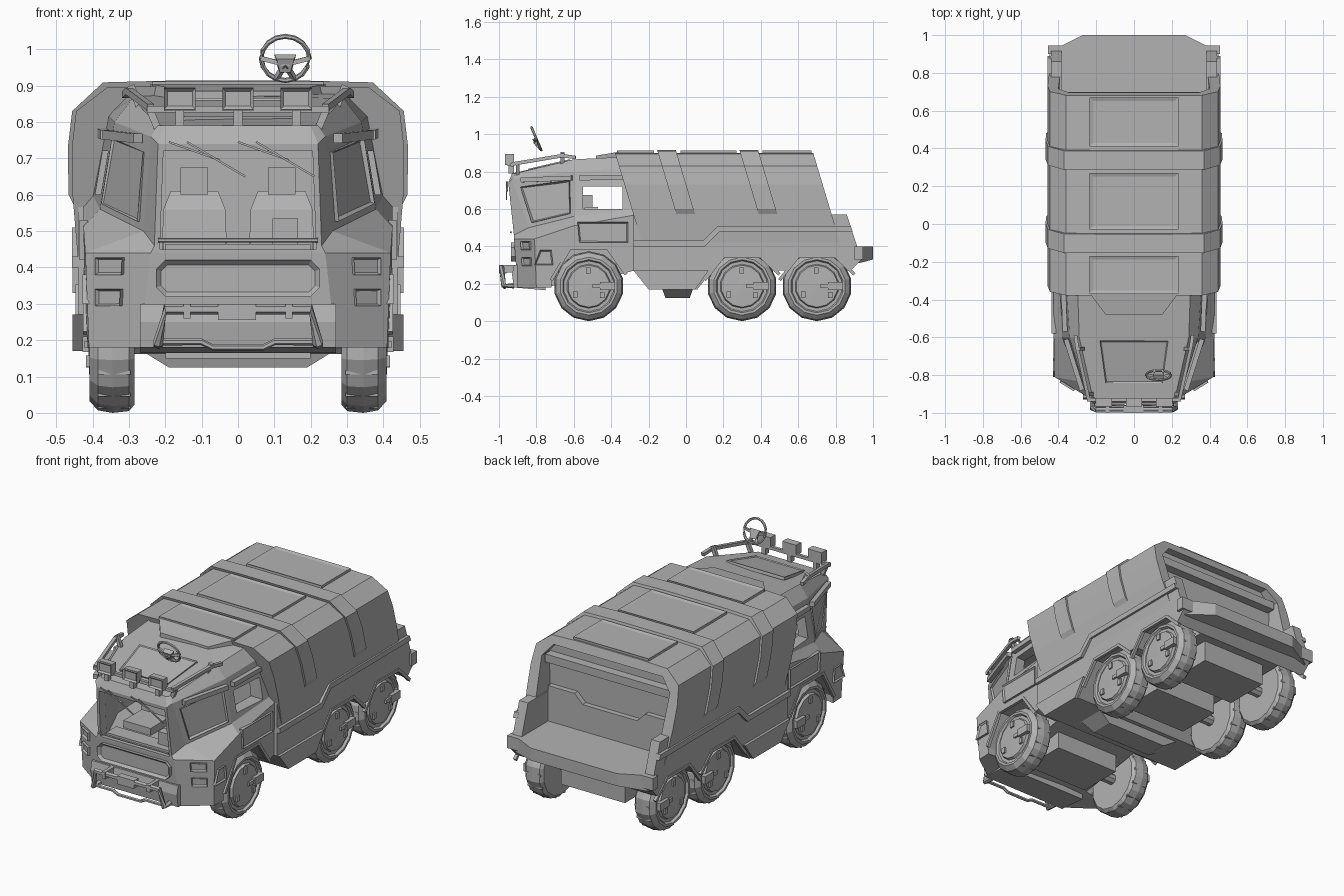
import bpy, bmesh, math
from mathutils import Vector, Matrix

cube = bpy.data.objects.get("Cube")
if cube:
    bpy.data.objects.remove(cube)

grey = bpy.data.materials.new("plain_grey")
grey.use_nodes = True
grey.diffuse_color = (0.45, 0.45, 0.45, 1)
grey.node_tree.nodes["Principled BSDF"].inputs["Base Color"].default_value = (0.45, 0.45, 0.45, 1)


def finish(name, bm):
    bmesh.ops.recalc_face_normals(bm, faces=bm.faces)
    me = bpy.data.meshes.new(name)
    bm.to_mesh(me)
    bm.free()
    me.materials.append(grey)
    ob = bpy.data.objects.new(name, me)
    bpy.context.scene.collection.objects.link(ob)
    return ob


def loft(name, rings, closed=False):
    """Skin a list of equal rings; cap the ends unless the rings close up."""
    bm = bmesh.new()
    vs = [[bm.verts.new(p) for p in r] for r in rings]
    n = len(rings[0])
    pairs = list(zip(vs, vs[1:])) + ([(vs[-1], vs[0])] if closed else [])
    for a, b in pairs:
        for i in range(n):
            j = (i + 1) % n
            bm.faces.new((a[i], a[j], b[j], b[i]))
    if not closed:
        bm.faces.new(vs[0])
        bm.faces.new(vs[-1])
    return finish(name, bm)


def box(name, x, y, z):
    return loft(name, [[(x[0], y[0], h), (x[1], y[0], h), (x[1], y[1], h), (x[0], y[1], h)] for h in z])


def side_prism(name, prof, x0, x1):
    return loft(name, [[(x, y, z) for y, z in prof] for x in (x0, x1)])


def mirror_ring(half):
    return half + [(-x, y, z) for x, y, z in reversed(half)]


def both(fn, name, pts, *args):
    fn("left_" + name, pts, *args)
    fn("right_" + name, [(-p[0], p[1], p[2]) for p in pts], *args)


def both_box(name, x, y, z):
    box("left_" + name, x, y, z)
    box("right_" + name, (-x[0], -x[1]), y, z)


def both_prism(name, prof, x0, x1):
    side_prism("left_" + name, prof, x0, x1)
    side_prism("right_" + name, prof, -x0, -x1)


def bar(name, pts, r=0.01, sides=6, closed=False):
    """Round bar along a path."""
    pts = [Vector(p) for p in pts]
    rings, n = [], len(pts)
    for i, p in enumerate(pts):
        a = pts[(i - 1) % n] if closed or i else p
        b = pts[(i + 1) % n] if closed or i < n - 1 else p
        d = (b - a).normalized()
        u = d.cross(Vector((0, 0, 1)) if abs(d.z) < 0.9 else Vector((1, 0, 0))).normalized()
        v = d.cross(u)
        rings.append([p + r * (math.cos(t) * u + math.sin(t) * v)
                      for t in [math.tau * (k + 0.5) / sides for k in range(sides)]])
    return loft(name, rings, closed)


def panel(name, pts, t=0.012, rim=0.01, depth=0.008):
    """Raised plate on a surface with a sunken centre."""
    pts = [Vector(p) for p in pts]
    c = sum(pts, Vector()) / len(pts)
    n = (pts[2] - pts[0]).cross(pts[3] - pts[1]).normalized()
    if n.dot(c - Vector((0, -0.3, 0.4))) < 0:
        n.negate()
    ob = loft(name, [[p - n * 0.01 for p in pts], [p + n * t for p in pts]])
    bm = bmesh.new()
    bm.from_mesh(ob.data)
    top = max(bm.faces, key=lambda f: f.calc_center_median().dot(n))
    bmesh.ops.inset_region(bm, faces=[top], thickness=rim, depth=-depth)
    bm.to_mesh(ob.data)
    bm.free()


def patch(corners, u, v):
    """Four points inside a quad given as bottom pair, top pair."""
    a, b, c, d = [Vector(p) for p in corners]
    return [a.lerp(b, s).lerp(c.lerp(d, s), t) for s, t in
            ((u[0], v[0]), (u[1], v[0]), (u[1], v[1]), (u[0], v[1]))]


def cut(ob, cutters):
    for c in cutters:
        m = ob.modifiers.new("cut", 'BOOLEAN')
        m.object, m.solver = c, 'EXACT'
    bpy.context.view_layer.update()
    me = bpy.data.meshes.new_from_object(ob.evaluated_get(bpy.context.evaluated_depsgraph_get()))
    ob.modifiers.clear()
    ob.data = me
    for c in cutters:
        bpy.data.objects.remove(c)


def arch_profile(yc, top, grow=0):
    w = 0.2 + grow
    return [(yc - w, 0.05), (yc - w, 0.22), (yc - 0.1, top), (yc + 0.1, top), (yc + w, 0.25), (yc + w, 0.05)]


def arch_cutters(yc, top):
    return [side_prism("arch_cutter", arch_profile(yc, top), s * 0.27, s * 0.6) for s in (1, -1)]


# Cab shell: four corner columns at five levels
levels = [
    [(0.27, -0.90, 0.18), (0.41, -0.80, 0.18), (0.42, -0.60, 0.18), (0.42, -0.28, 0.27)],
    [(0.24, -0.92, 0.44), (0.42, -0.81, 0.44), (0.425, -0.60, 0.51), (0.425, -0.26, 0.57)],
    [(0.23, -0.92, 0.46), (0.26, -0.84, 0.50), (0.38, -0.60, 0.56), (0.40, -0.26, 0.60)],
    [(0.22, -0.95, 0.74), (0.24, -0.93, 0.76), (0.34, -0.60, 0.80), (0.36, -0.28, 0.82)],
    [(0.20, -0.93, 0.79), (0.22, -0.91, 0.79), (0.29, -0.60, 0.865), (0.30, -0.30, 0.88)]]
cab = loft("cab", [mirror_ring(l) for l in levels])
cavity = loft("cavity", [mirror_ring([(0.2, -0.9, 0.43), (0.33, -0.6, 0.43), (0.34, -0.33, 0.43)]),
                         mirror_ring([(0.2, -0.91, 0.75), (0.3, -0.6, 0.75), (0.3, -0.33, 0.75)])])
screen = loft("screen", [[(-0.215, y, 0.45), (0.215, y, 0.45), (0.205, y, 0.72), (-0.205, y, 0.72)] for y in (-1.1, -0.86)])
door_hole = box("door_hole", (-0.6, 0.6), (-0.55, -0.34), (0.6, 0.72))
cut(cab, arch_cutters(-0.52, 0.39) + [cavity, screen, door_hole])

# Cab side details
window = [levels[2][1], levels[2][2], levels[3][1], levels[3][2]]
both(panel, "quarter_window", patch(window, (0.1, 0.93), (0.08, 0.82)), 0.008, 0.012, 0.014)
lamp = [levels[0][0], levels[0][1], levels[1][0], levels[1][1]]
for nm, v in (("lower_headlight", (0.44, 0.62)), ("upper_headlight", (0.77, 0.95))):
    both(panel, nm, patch(lamp, (0.4, 0.82), v), 0.012, 0.008, 0.01)
both(panel, "door_panel", [(0.424, y, z) for y, z in ((-0.57, 0.42), (-0.31, 0.42), (-0.31, 0.53), (-0.58, 0.53))])
both(panel, "side_vent", [(0.42, y, z) for y, z in ((-0.81, 0.3), (-0.71, 0.3), (-0.72, 0.38), (-0.78, 0.38))], 0.008)
both(bar, "front_drip_rail", [(0.275, -0.88, 0.755), (0.36, -0.61, 0.765)], 0.018, 4)
both(bar, "door_drip_rail", [(0.365, -0.57, 0.765), (0.375, -0.32, 0.77)], 0.018, 4)

# Nose: grille, screen sill, wipers
panel("grille", [(x, -0.92, z) for x, z in ((-0.2, 0.32), (0.2, 0.32), (0.225, 0.345), (0.225, 0.395),
                                            (0.2, 0.42), (-0.2, 0.42), (-0.225, 0.395), (-0.225, 0.345))], 0.015, 0.014, 0.014)
bar("sill_rail", [(-0.22, -0.935, 0.475), (0.22, -0.935, 0.475)], 0.006)
for x in (-0.19, 0.0):
    bar("wiper_arm", [(x, -0.955, 0.745), (x + 0.14, -0.955, 0.695)], 0.004, 4)
    bar("wiper_blade", [(x + 0.05, -0.96, 0.745), (x + 0.21, -0.96, 0.65)], 0.004, 4)

# Bumper guard and skid plate
bar("guard_hoop", [(-0.22, -0.92, 0.19), (-0.22, -0.975, 0.19), (-0.2, -0.985, 0.285), (0.2, -0.985, 0.285),
                   (0.22, -0.975, 0.19), (0.22, -0.92, 0.19)], 0.015)
bar("guard_tow_bar", [(x, -0.97, z) for x, z in ((-0.21, 0.195), (-0.1, 0.195), (-0.07, 0.18), (0.07, 0.18), (0.1, 0.195), (0.21, 0.195))], 0.009)
box("guard_plate", (-0.055, 0.05), (-1.0, -0.96), (0.255, 0.3))
for s in (-1, 1):
    box("guard_clamp", (s * 0.14 - 0.01, s * 0.14 + 0.01), (-1.0, -0.9), (0.26, 0.3))
side_prism("front_bumper", [(-0.93, 0.25), (-0.92, 0.18), (-0.75, 0.165), (-0.75, 0.3), (-0.92, 0.3)], -0.27, 0.27)

# Roof panel, rear roof scoop and lamp rack
panel("roof_hatch", [(-0.15, -0.84, 0.807), (0.15, -0.84, 0.807), (0.18, -0.62, 0.858), (-0.18, -0.62, 0.858)], 0.008, 0.008, 0.005)
loft("roof_scoop", [[(-0.15, -0.48, z0), (0.15, -0.48, z0), (0.24, -0.36, z1), (-0.24, -0.36, z1)] for z0, z1 in ((0.84, 0.84), (0.885, 0.905))])
bar("rack_front_bar", [(-0.25, -0.93, 0.835), (0.25, -0.93, 0.835)], 0.012, 4)
both(bar, "rack_side_rail", [(0.24, -0.93, 0.84), (0.3, -0.66, 0.885), (0.31, -0.59, 0.875)], 0.013, 4)
for y, x, z in ((-0.9, 0.22, 0.78), (-0.66, 0.27, 0.84)):
    both(bar, "rack_post", [(x, y, z), (x + 0.025, y, z + 0.06)], 0.014, 4)
for x in (-0.16, 0, 0.16):
    box("lamp_stem", (x - 0.012, x + 0.012), (-0.95, -0.92), (0.79, 0.84))
    box("lamp_body", (x - 0.043, x + 0.043), (-0.955, -0.92), (0.83, 0.895))
    panel("lamp_face", [(x + a, -0.955, z) for a, z in ((-0.043, 0.835), (0.043, 0.835), (0.043, 0.893), (-0.043, 0.893))], 0.012, 0.012, 0.01)

# Seats and dashboard
for x in (-0.12, 0.12):
    loft("seat_back", [[(x - w, y, z), (x + w, y, z), (x + w, y + 0.07, z), (x - w, y + 0.07, z)]
                       for w, y, z in ((0.09, -0.57, 0.44), (0.085, -0.56, 0.56), (0.065, -0.54, 0.61))])
    box("seat_head", (x - 0.038, x + 0.038), (-0.55, -0.5), (0.6, 0.675))
    box("seat_base", (x - 0.085, x + 0.085), (-0.73, -0.52), (0.42, 0.47))
box("dashboard", (-0.2, 0.2), (-0.89, -0.8), (0.42, 0.465))
box("instrument_pod", (0.095, 0.165), (-0.85, -0.8), (0.46, 0.535))

# Steering wheel above the roof
tilt = Matrix.Translation((0.13, -0.8, 0.975)) @ Matrix.Rotation(math.radians(113), 4, 'X')
ring = [tilt @ Vector((0.066 * math.cos(a), 0.066 * math.sin(a), 0)) for a in [math.tau * i / 16 for i in range(16)]]
bar("steering_rim", ring, 0.007, 6, True)
hub = tilt @ Vector((0, -0.012, 0.015))
for i in (0, 8, 11, 13):
    bar("steering_spoke", [hub, ring[i]], 0.009, 4)
loft("steering_hub", [[tilt @ Vector((x * k, y * k - 0.01, h)) for x, y in ((-0.03, 0.02), (0.03, 0.02), (0.018, -0.03), (-0.018, -0.03))]
                      for h, k in ((-0.005, 1), (0.02, 0.8))])

# Rear hull with open bed
hull = side_prism("hull", [(-0.28, 0.27), (-0.2, 0.17), (0.06, 0.17), (0.14, 0.27), (0.88, 0.27), (0.94, 0.33), (0.915, 0.4),
                           (0.86, 0.57), (-0.28, 0.57)], -0.44, 0.44)
cut(hull, arch_cutters(0.3, 0.345) + arch_cutters(0.7, 0.345) + [box("bed", (-0.385, 0.385), (0.65, 1.2), (0.4, 0.8))])
loft("tail_deck", [mirror_ring([(0.42, 0.85, z), (0.42, 0.925, z), (0.27, 1.0, z + d)]) for z, d in ((0.31, 0.02), (0.4, 0))])
both_box("tail_lamp", (0.38, 0.455), (0.9, 0.945), (0.33, 0.4))
both_prism("hull_rib", [(-0.28, 0.4), (0.1, 0.4), (0.18, 0.48), (0.89, 0.48), (0.88, 0.51), (0.17, 0.51), (0.09, 0.43), (-0.28, 0.43)], 0.43, 0.457)
both_prism("lower_skirt", [(-0.28, 0.27), (-0.2, 0.17), (0.05, 0.17), (0.12, 0.27)], 0.43, 0.455)
for yc, top, x in ((-0.52, 0.39, 0.418), (0.3, 0.345, 0.438), (0.7, 0.345, 0.438)):
    both(bar, "arch_lip", [(x, y, z) for y, z in arch_profile(yc, top)[1:5]], 0.012, 4)


# Canopy: one cross-section swept back on a slant
def shell(name, y0, y1, low, dx=0.0, dz=0.0):
    half = [(0.44 + dx, low), (0.455 + dx, max(0.6, low + 0.01)), (0.457 + dx, 0.73), (0.445 + dx, 0.83), (0.36 + dx, 0.895 + dz), (0.18, 0.9 + dz)]
    return loft(name, [mirror_ring([(x, y + (0.9 - z) * 0.3, z) for x, z in half]) for y in (y0, y1)])


canopy = shell("canopy", -0.38, 0.68, 0.42)
opening = loft("opening", [mirror_ring([(0.385, y, 0.4), (0.4, y, 0.78), (0.34, y, 0.85)]) for y in (0.65, 1.2)])
cut(canopy, [opening])
for y in (-0.15, 0.29):
    shell("canopy_strap", y, y + 0.1, 0.57, 0.011, 0.014)
for y0, y1 in ((-0.37, -0.17), (-0.03, 0.27), (0.41, 0.67)):
    panel("canopy_top_panel", [(-0.235, y0, 0.9), (0.235, y0, 0.9), (0.235, y1, 0.9), (-0.235, y1, 0.9)], 0.012, 0.025, 0.006)

# Bed back wall details
box("bed_cross_beam", (-0.39, 0.39), (0.63, 0.7), (0.74, 0.785))
loft("bed_locker", [[(x, y, z) for x, z in ((-0.385, 0.4), (0.385, 0.4), (0.385, 0.6), (0.22, 0.6), (0.17, 0.55), (-0.17, 0.55),
                                            (-0.22, 0.6), (-0.385, 0.6))] for y in (0.63, 0.68)])

# Chassis, axles and wheels
loft("belly_tank", [[(-w, -0.06 - d, z), (w, -0.06 - d, z), (w, -0.03 + d, z), (-w, -0.03 + d, z)] for w, d, z in ((0.19, 0.05, 0.125), (0.28, 0.07, 0.18))])
profile = [(0.0, 0.285), (0.165, 0.285), (0.182, 0.3), (0.187, 0.345), (0.18, 0.385), (0.155, 0.408), (0.142, 0.408),
           (0.135, 0.395), (0.118, 0.395), (0.112, 0.408), (0.0, 0.412)]
for yc in (-0.52, 0.3, 0.7):
    box("axle_housing", (-0.2, 0.2), (yc - 0.13, yc + 0.13), (0.15, 0.32))
    bar("axle", [(-0.3, yc, 0.19), (0.3, yc, 0.19)], 0.03, 8)
    for s, side in ((1, "left"), (-1, "right")):
        bm = bmesh.new()
        vs = [bm.verts.new((s * x, yc, 0.187 + r)) for r, x in profile]
        es = [bm.edges.new(p) for p in zip(vs, vs[1:])]
        bmesh.ops.spin(bm, geom=vs + es, cent=(0, yc, 0.187), axis=(1, 0, 0), angle=math.tau, steps=14)
        bmesh.ops.remove_doubles(bm, verts=bm.verts, dist=0.0005)
        finish(side + "_wheel", bm)
        for k in range(14):
            a = math.tau * (k + 0.5) / 14
            bar(side + "_tread_block", [(s * x, yc + 0.174 * math.sin(a), 0.187 + 0.174 * math.cos(a)) for x in (0.295, 0.385)], 0.008, 4)
    both_box("hub_valve", (0.4, 0.422), (yc + 0.02, yc + 0.1), (0.178, 0.198))
    both_box("hub_valve_block", (0.4, 0.428), (yc + 0.06, yc + 0.14), (0.167, 0.21))
    for a in (0.1, 2.2, 4.2):
        y, z = yc + 0.085 * math.cos(a + 1.5), 0.187 + 0.085 * math.sin(a + 1.5)
        both_box("hub_lug", (0.4, 0.418), (y - 0.012, y + 0.012), (z - 0.016, z + 0.016))
